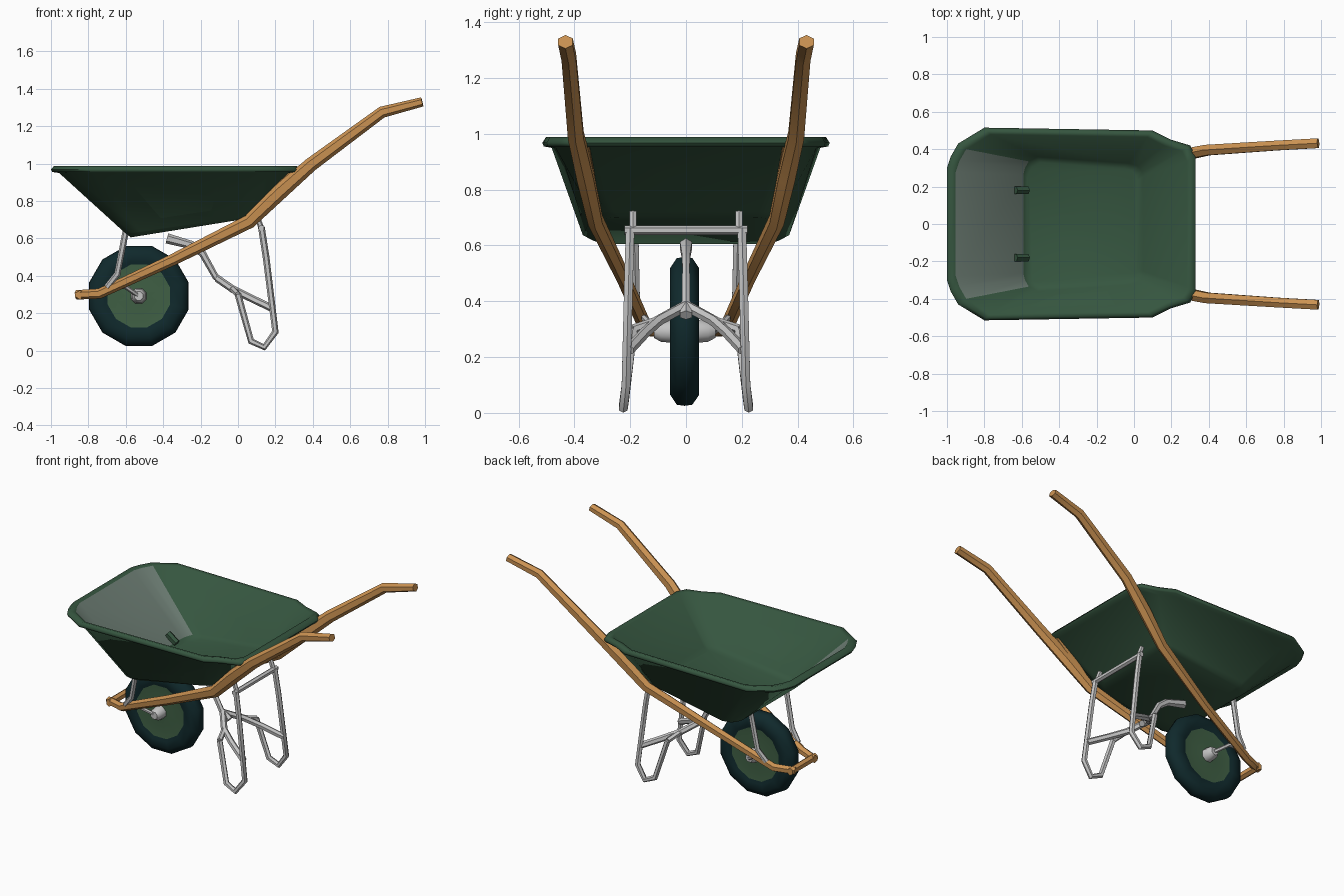
import bpy, bmesh, math
from mathutils import Vector

if "Cube" in bpy.data.objects:
    bpy.data.objects.remove(bpy.data.objects["Cube"])


def material(name, rgb):
    m = bpy.data.materials.new(name)
    m.diffuse_color = (*rgb, 1)
    m.use_nodes = True
    m.node_tree.nodes["Principled BSDF"].inputs["Base Color"].default_value = m.diffuse_color
    return m


GREEN = material("tray green", (0.036, 0.092, 0.05))
GREY = material("worn grey green", (0.14, 0.19, 0.16))
WOOD = material("wood", (0.60, 0.29, 0.085))
STEEL = material("steel", (0.56, 0.56, 0.56))
RUBBER = material("tyre rubber", (0.005, 0.022, 0.025))
HUB = material("hub green", (0.05, 0.115, 0.058))


def finish(name, bm, mats, angle=50):
    bmesh.ops.recalc_face_normals(bm, faces=bm.faces)
    me = bpy.data.meshes.new(name)
    bm.to_mesh(me)
    bm.free()
    for m in mats:
        me.materials.append(m)
    for p in me.polygons:
        p.use_smooth = True
    me.set_sharp_from_angle(angle=math.radians(angle))
    ob = bpy.data.objects.new(name, me)
    bpy.context.collection.objects.link(ob)
    return ob


def loft(rings, cap=True):
    """Join rings of points into a skin; returns bmesh and faces by band."""
    bm = bmesh.new()
    vs = [[bm.verts.new(p) for p in r] for r in rings]
    bands = []
    for a, b in zip(vs, vs[1:]):
        n = len(a)
        bands.append([bm.faces.new((a[i], a[(i + 1) % n], b[(i + 1) % n], b[i])) for i in range(n)])
    if cap:
        bm.faces.new(vs[0])
        bm.faces.new(vs[-1])
    return bm, bands


def sweep(name, path, mat, sides=6):
    """Tube along points (x, y, z, width, height)."""
    pts = [Vector(p[:3]) for p in path]
    rings = []
    for i, p in enumerate(pts):
        t = Vector((0, 0, 0))
        if i:
            t += (p - pts[i - 1]).normalized()
        if i < len(pts) - 1:
            t += (pts[i + 1] - p).normalized()
        t.normalize()
        hint = Vector((0, 1, 0)) if abs(t.y) < 0.9 else Vector((1, 0, 0))
        side = (hint - t * hint.dot(t)).normalized()
        up = side.cross(t)
        w, h = path[i][3] / 2, path[i][4] / 2
        rings.append([p + side * w * math.cos(a) + up * h * math.sin(a)
                      for a in (2 * math.pi * (k + 0.5) / sides for k in range(sides))])
    bm, _ = loft(rings)
    return finish(name, bm, [mat])


def tube(name, pts, d):
    return sweep(name, [(*p, d, d) for p in pts], STEEL)


# Tray: sloped-floor shell lofted from floor outline to rolled rim, then back inside
RIM = [(-1.0, .30), (-.98, .36), (-.94, .43), (-.80, .515), (.10, .50), (.20, .45), (.30, .42), (.33, .36)]
FLOOR = [(-.60, .27), (-.59, .31), (-.57, .345), (-.52, .37), (-.02, .335), (.03, .32), (.055, .29), (.06, .26)]


def outline(half):
    return half + [(x, -y) for x, y in reversed(half)]


def ring(pts, scale, z, slope=0.0, cx=-.33):
    return [Vector((cx + (x - cx) * scale, y * scale, z + slope * (x + .57))) for x, y in outline(pts)]


low_out, low_in = ring(FLOOR, 1, .63, .145), ring(FLOOR, .97, .643, .145)
rings = [ring(FLOOR, .90, .61, .145), low_out,
         ring(RIM, .935, .95), ring(RIM, .99, .955), ring(RIM, 1, .968),
         ring(RIM, .975, .988), ring(RIM, .93, .982),
         low_in, ring(FLOOR, .89, .623, .145)]
bm, bands = loft(rings)
# inner front wall is worn grey
for f in bands[6]:
    c = f.calc_center_median()
    if c.x < -.70 and abs(c.y) < .36:
        f.material_index = 1
tray = finish("tray", bm, [GREEN, GREY], 65)

# Worn strip at the foot of the rear wall
bm = bmesh.new()
bm.faces.new([bm.verts.new(p) for p in ((.068, -.21, .748), (.068, .21, .748), (.106, .21, .790), (.106, -.21, .790))])
finish("rear_wear_strip", bm, [GREY])

# Tyre and hub disc, turned about the y axis
CX, CY, CZ = -.53, -.005, .292


def lathe(name, profile, mat, seg=12, angle=50):
    rows = [[(CX + r * math.sin(a), CY + y, CZ + r * math.cos(a))
             for a in (2 * math.pi * (k + .5) / seg for k in range(seg))] for r, y in profile]
    bm, _ = loft(rows)
    return finish(name, bm, [mat], angle)


lathe("tyre", [(.155, -.035), (.19, -.052), (.235, -.052), (.272, -.028),
               (.276, .0), (.272, .028), (.235, .052), (.19, .052), (.155, .035)], RUBBER)
lathe("wheel_hub", [(.05, -.045), (.12, -.04), (.175, -.044), (.175, .044), (.12, .04), (.05, .045)], HUB)
lathe("axle", [(.025, -.11), (.04, -.085), (.045, -.04), (.045, .04), (.04, .085), (.025, .11)], STEEL, 8)

for s, tag in ((1, "left"), (-1, "right")):
    # Wooden handle beam
    sweep("handle_" + tag, [
        (-.865, s * .10, .298, .05, .05), (-.74, s * .145, .305, .05, .055),
        (-.35, s * .225, .485, .05, .062), (.06, s * .325, .69, .06, .075),
        (.22, s * .36, .845, .07, .085), (.39, s * .395, .995, .065, .075),
        (.77, s * .42, 1.275, .06, .062), (.985, s * .432, 1.33, .06, .05)], WOOD, 6)
    # Wedge between handle and rear of tray
    sweep("wedge_" + tag, [(.08, s * .325, .72, .04, .04), (.20, s * .345, .86, .045, .05),
                           (.29, s * .36, .955, .04, .03)], WOOD, 4)
    # Front strut, axle bracket and bolt through the tray
    tube("front_strut_" + tag, [(-.60, s * .185, .64), (-.645, s * .18, .41), (-.70, s * .165, .34)], .034)
    tube("axle_bracket_" + tag, [(-.69, s * .15, .345), (-.60, s * .15, .34), (CX, s * .10, CZ)], .024)
    sweep("tray_bolt_" + tag, [(-.57, s * .18, .645, .045, .045), (-.635, s * .18, .69, .045, .045)], GREEN)
    # Rear leg bent into a foot
    tube("leg_" + tag, [(.125, s * .20, .66), (.15, s * .205, .50), (.20, s * .215, .10),
                        (.14, s * .225, .018), (.07, s * .22, .05), (.0, s * .19, .30)], .036)
    # Braces running to the centre stay
    tube("leg_brace_" + tag, [(.185, s * .205, .225), (.06, s * .15, .285), (-.03, s * .10, .33), (-.11, 0, .385)], .04)
    tube("foot_brace_" + tag, [(.0, s * .19, .30), (-.03, s * .10, .33)], .034)

# Wooden nose bar in front of the wheel
sweep("nose_bar", [(-.845, -.13, .298, .045, .05), (-.845, .13, .298, .045, .05)], WOOD)
# Bar joining the leg tops
tube("leg_top_bar", [(.125, -.22, .655), (.125, .22, .655)], .034)
for s in (1, -1):
    tube("tray_mount", [(.125, s * .19, .655), (.10, s * .19, .72)], .03)
# Centre stay up to the tray floor
sweep("centre_stay", [(-.06, 0, .35, .05, .04), (-.12, 0, .395, .035, .035), (-.19, 0, .52, .03, .04),
                      (-.25, 0, .565, .035, .045), (-.38, 0, .60, .05, .055)], STEEL)
